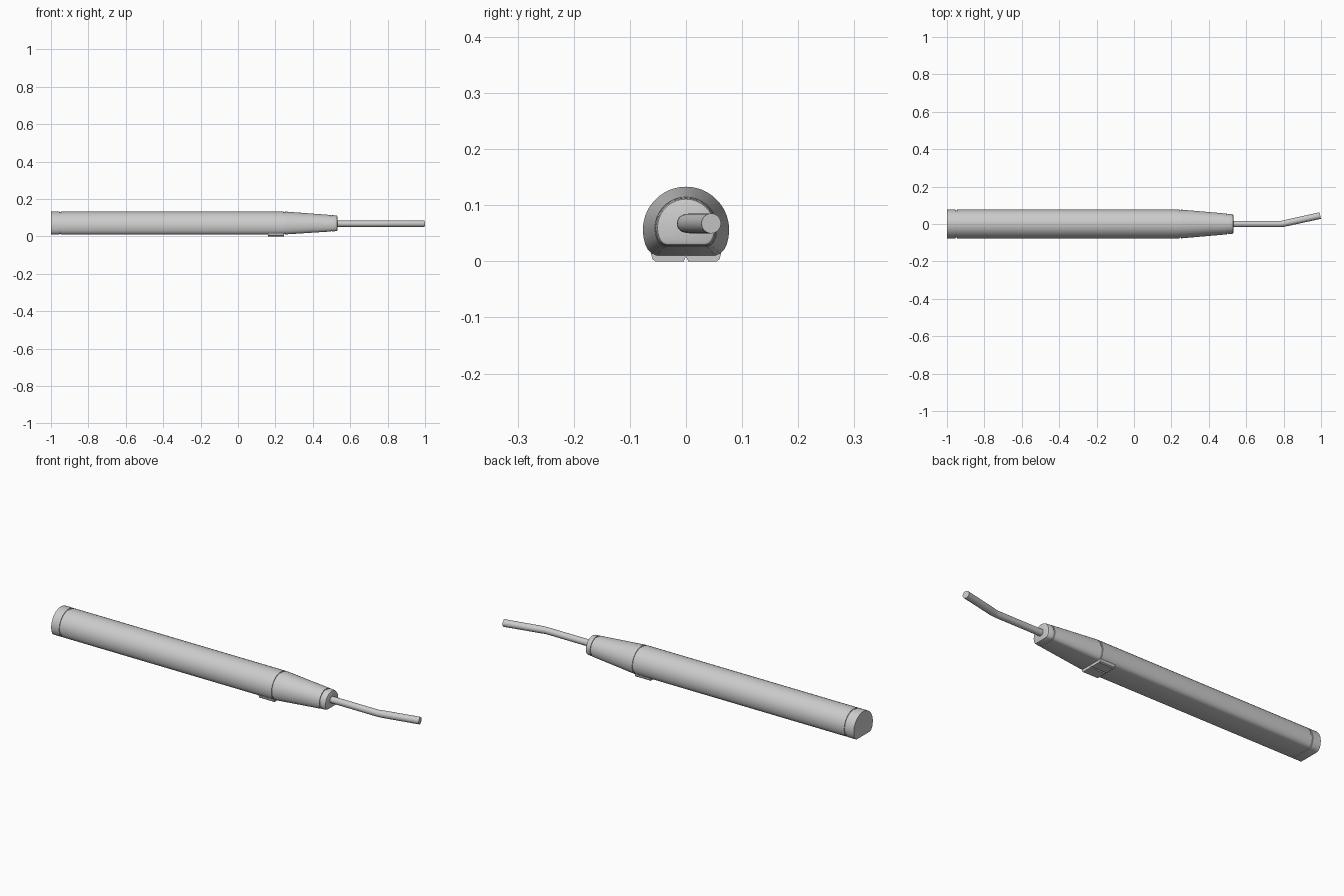
import bpy, math
from mathutils import Vector

if "Cube" in bpy.data.objects:
    bpy.data.objects.remove(bpy.data.objects["Cube"])

AXIS_Z = 0.0675  # height of the central axis


def finish(name, verts, faces, angle=35):
    mesh = bpy.data.meshes.new(name)
    mesh.from_pydata(verts, [], faces)
    mesh.update()
    ob = bpy.data.objects.new(name, mesh)
    bpy.context.collection.objects.link(ob)
    bpy.ops.object.select_all(action='DESELECT')
    ob.select_set(True)
    bpy.context.view_layer.objects.active = ob
    bpy.ops.object.mode_set(mode='EDIT')
    bpy.ops.mesh.select_all(action='SELECT')
    bpy.ops.mesh.normals_make_consistent(inside=False)
    bpy.ops.object.mode_set(mode='OBJECT')
    bpy.ops.object.shade_smooth_by_angle(angle=math.radians(angle))
    return ob


def loft(name, rings):
    n = len(rings[0])
    verts = [v for r in rings for v in r]
    faces = [(k * n + i, k * n + (i + 1) % n, (k + 1) * n + (i + 1) % n, (k + 1) * n + i)
             for k in range(len(rings) - 1) for i in range(n)]
    faces += [tuple(range(n)), tuple(range((len(rings) - 1) * n, len(rings) * n))]
    return finish(name, verts, faces)


# D-shaped section: round top, flat underside with rounded corners
R, CZ = 0.077, 0.056
half = [(R * math.cos(math.radians(a)), CZ + R * math.sin(math.radians(a)))
        for a in range(-10, 81, 10)]
low = [(0.052, 0.0105), (0.061, 0.014), (0.068, 0.021), (0.073, 0.031)]
right = low + half
section = right + [(0, CZ + R)] + [(-y, z) for y, z in reversed(right)]


def ring(x, s):
    return [(x, y * s, AXIS_Z + (z - AXIS_Z) * s) for y, z in section]


def d_part(name, stations):
    return loft(name, [ring(x, s) for x, s in stations])


# handle shells, separated by narrow grooves
d_part("end_cap", [(-1.0, 1), (-0.955, 1)])
d_part("barrel", [(-0.946, 1), (0.242, 1)])
d_part("nose_cone", [(0.25, 1), (0.497, 0.72)])
d_part("nose_collar", [(0.503, 0.71), (0.524, 0.69), (0.529, 0.66), (0.531, 0.60)])
# inner cores form the groove floors
d_part("barrel_core", [(-0.97, 0.95), (0.255, 0.95)])
d_part("nose_core", [(0.48, 0.67), (0.51, 0.66)])


# bent tip rod
def circle(center, angle, r, n=24):
    c = Vector(center)
    side = Vector((-math.sin(angle), math.cos(angle), 0))
    return [tuple(c + side * r * math.cos(t) + Vector((0, 0, r * math.sin(t))))
            for t in (2 * math.pi * i / n for i in range(n))]


bend = math.atan2(0.046, 0.196)
loft("tip_rod", [circle((0.51, 0, AXIS_Z), 0, 0.0165),
                 circle((0.785, 0.0, AXIS_Z), 0, 0.0165),
                 circle((0.80, 0.002, AXIS_Z), bend / 2, 0.017),
                 circle((0.815, 0.0055, AXIS_Z), bend, 0.0175),
                 circle((0.9957, 0.045, AXIS_Z), bend, 0.0178)])

# pair of underside pads with a V gap between them
for side, label in ((1, "left"), (-1, "right")):
    prof = [(0.0005, 0.014), (0.0005, 0.008), (0.004, 0.0), (0.055, 0.0),
            (0.060, 0.004), (0.063, 0.017)]
    loft(f"underside_pad_{label}", [[(x, y * side, z) for y, z in prof]
                                    for x in (0.16, 0.245)])
